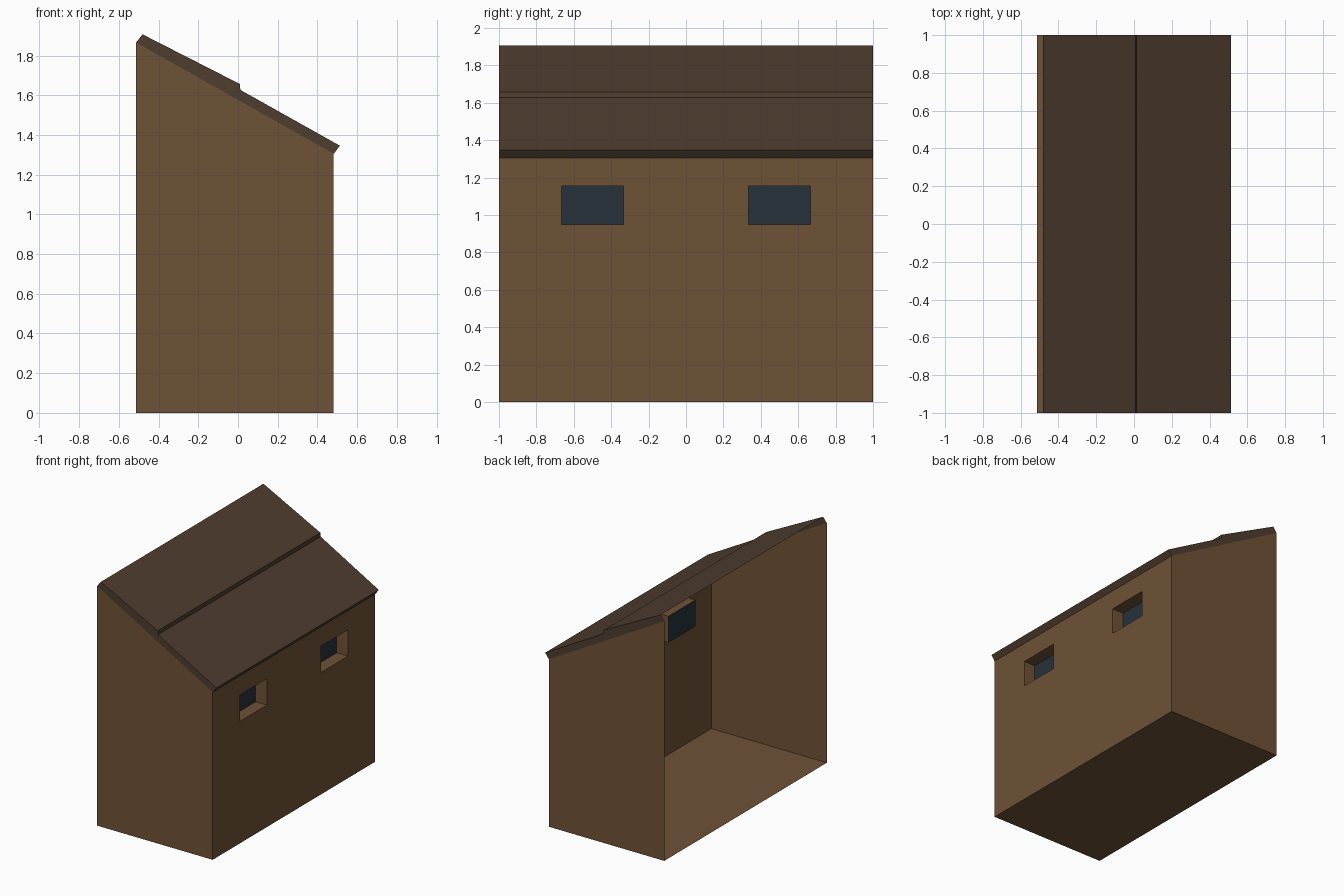
import bpy, bmesh

if "Cube" in bpy.data.objects:
    bpy.data.objects.remove(bpy.data.objects["Cube"])


def srgb(r, g, b):
    def lin(c):
        c /= 255
        return c / 12.92 if c <= 0.04045 else ((c + 0.055) / 1.055) ** 2.4
    return (lin(r), lin(g), lin(b), 1)


def material(name, color):
    m = bpy.data.materials.new(name)
    m.diffuse_color = color
    m.use_nodes = True
    m.node_tree.nodes["Principled BSDF"].inputs["Base Color"].default_value = m.diffuse_color
    return m


WOOD = material("brown wall", srgb(111, 82, 55))
ROOF = material("dark brown roof", srgb(79, 61, 47))
GLASS = material("dark blue glass", srgb(39, 50, 58))

XL, XR = -0.513, 0.482      # open side and windowed wall
ZL, ZR = 1.866, 1.305       # wall heights at those sides


def finish(name, bm, *mats):
    me = bpy.data.meshes.new(name)
    bm.to_mesh(me)
    bm.free()
    for m in mats:
        me.materials.append(m)
    ob = bpy.data.objects.new(name, me)
    bpy.context.collection.objects.link(ob)


def sheet(name, points, mat):
    bm = bmesh.new()
    bm.faces.new([bm.verts.new(p) for p in points])
    finish(name, bm, mat)


# Floor and the two sloped end walls (single sheets, left side open)
sheet("floor", [(XL, -1, 0), (XL, 1, 0), (XR, 1, 0), (XR, -1, 0)], WOOD)
end = [(XL, 0), (XR, 0), (XR, ZR), (XL, ZL)]
sheet("front_wall", [(x, -1, z) for x, z in end], WOOD)
sheet("back_wall", [(x, 1, z) for x, z in reversed(end)], WOOD)

# Right wall as a grid, with the two window cells pushed inward
ys = [-1, -0.665, -0.333, 0.333, 0.665, 1]
zs = [0, 0.95, 1.155, ZR]
bm = bmesh.new()
grid = [[bm.verts.new((XR, y, z)) for z in zs] for y in ys]
windows = []
for i in range(len(ys) - 1):
    for j in range(len(zs) - 1):
        f = bm.faces.new((grid[i][j], grid[i + 1][j],
                          grid[i + 1][j + 1], grid[i][j + 1]))
        if j == 1 and i in (1, 3):
            windows.append(f)
for f in bmesh.ops.extrude_discrete_faces(bm, faces=windows)["faces"]:
    f.material_index = 1
    bmesh.ops.translate(bm, verts=f.verts[:], vec=(-0.097, 0, 0))
finish("window_wall", bm, WOOD, GLASS)

# Stepped roof: top strip, eave end and both gable edges, open underneath
profile = [(XL, ZL), (-0.481, 1.907), (0.009, 1.657),
           (0.012, 1.627), (0.513, 1.346), (XR, ZR)]
bm = bmesh.new()
front = [bm.verts.new((x, -1, z)) for x, z in profile]
back = [bm.verts.new((x, 1, z)) for x, z in profile]
for k in range(1, len(profile) - 1):
    bm.faces.new((front[k], front[k + 1], back[k + 1], back[k]))
bm.faces.new(front[::-1])
bm.faces.new(back)
finish("roof", bm, ROOF)
